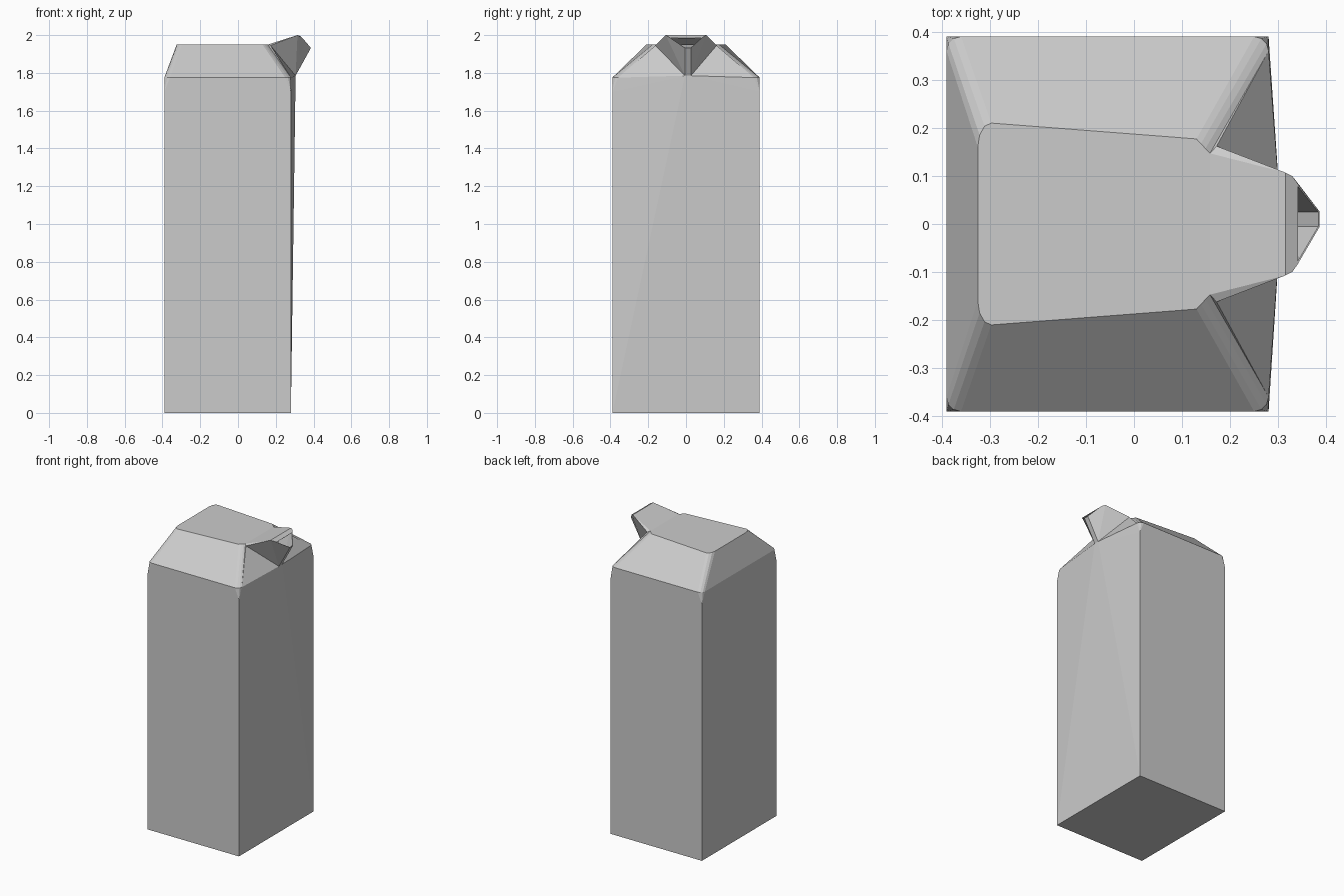
import bpy, bmesh
from math import sin, cos, pi
from mathutils import Vector

if "Cube" in bpy.data.objects:
    bpy.data.objects.remove(bpy.data.objects["Cube"])

SEG = 3


def arc(cx, cy, rx, ry, z, s):
    """Rounded plan corner, from the end wall (s = x direction) to the side wall."""
    return [(cx - s * rx + s * rx * cos(i * pi / 2 / SEG),
             cy - ry + ry * sin(i * pi / 2 / SEG), z) for i in range(SEG + 1)]


def mirrored_object(name, faces, thickness=0):
    """Make a sheet from half faces (y >= 0) plus their mirror images."""
    bm = bmesh.new()
    for f in faces:
        bm.faces.new([bm.verts.new(p) for p in f])
        bm.faces.new([bm.verts.new((x, -y, z)) for x, y, z in reversed(f)])
    bmesh.ops.remove_doubles(bm, verts=bm.verts, dist=0.0005)
    # the folded keel sits slightly off centre
    for v in bm.verts:
        if v.co.x > 0.3 and 0.005 < abs(v.co.y) < 0.02:
            v.co.y += 0.01
    bmesh.ops.dissolve_limit(bm, angle_limit=0.004, verts=bm.verts, edges=bm.edges)
    bmesh.ops.recalc_face_normals(bm, faces=bm.faces)
    me = bpy.data.meshes.new(name)
    bm.to_mesh(me)
    bm.free()
    ob = bpy.data.objects.new(name, me)
    bpy.context.collection.objects.link(ob)
    if thickness:
        mod = ob.modifiers.new("paper", 'SOLIDIFY')
        mod.thickness = thickness
        mod.offset = -1
    return ob


# Key points
Y, XB, XF = 0.39, -0.39, 0.28
ZS, ZT, ZC = 1.775, 1.95, 1.70
keel = (0.305, 0.016, 1.785)
mid_keel = (0.305, 0, 1.785)
crease = (0.158, 0.147, ZT)
shoulder = (0.172, 0.162, 1.945)

back_low = arc(XB, Y, 0.03, 0.03, ZS, -1)
back_top = arc(-0.325, 0.21, 0.028, 0.05, ZT, -1)
front_low = arc(XF, Y, 0.03, 0.03, ZS, 1)
a, b = Vector(crease), Vector((0.13, 0.177, ZT))
front_top = [tuple(a.lerp(b, i / SEG)) for i in range(SEG + 1)]

cb, cf = (XB, Y, ZC), (XF, Y, ZC)
gb, gf = (XB, Y, 0), (XF, Y, 0)

# Carton: floor, back, side and slightly bulged spout-side wall
faces = [
    [(XB, 0, 0), gb, gf, (XF, 0, 0)],
    [(XB, 0, 0), (XB, 0, ZS), back_low[0], cb, gb],
    [gb, cb, back_low[-1], front_low[-1], cf, gf],
    [(XF, 0, 0), gf, keel],
    [gf, cf, keel],
    [cf, front_low[0], keel],
    [(XF, 0, 0), keel, mid_keel],
    # roof slopes, flat top, gusset beside the spout
    [(XB, 0, ZS), (-0.325, 0, ZT), back_top[0], back_low[0]],
    [back_low[-1], back_top[-1], front_top[-1], front_low[-1]],
    [(-0.325, 0, ZT)] + back_top + front_top[::-1] + [(0.158, 0, ZT)],
    [front_low[0], crease, shoulder],
    [front_low[0], shoulder, keel],
]
# rounded roof corners running into the sharp upright edges
for low, top, c in ((back_low, back_top, cb), (front_low, front_top, cf)):
    for i in range(SEG):
        faces.append([c, low[i], low[i + 1]])
        faces.append([low[i], top[i], top[i + 1], low[i + 1]])
mirrored_object("carton_body", faces)

# Open folded spout
peak, bend, lip = (0.315, 0.107, 2.0), (0.33, 0.099, 1.995), (0.341, 0.083, 1.985)
tip = (0.386, 0.016, 1.932)
spout = [
    [(0.158, 0, ZT), crease, peak, (0.315, 0, 2.0)],
    [crease, shoulder, peak],
    [(0.315, 0, 2.0), peak, bend, lip, (0.341, 0, 1.985)],
    [shoulder, keel, peak],
    [peak, keel, tip, lip, bend],
    [keel, mid_keel, (0.386, 0, 1.932), tip],
]
mirrored_object("pouring_spout", spout, 0.003)
